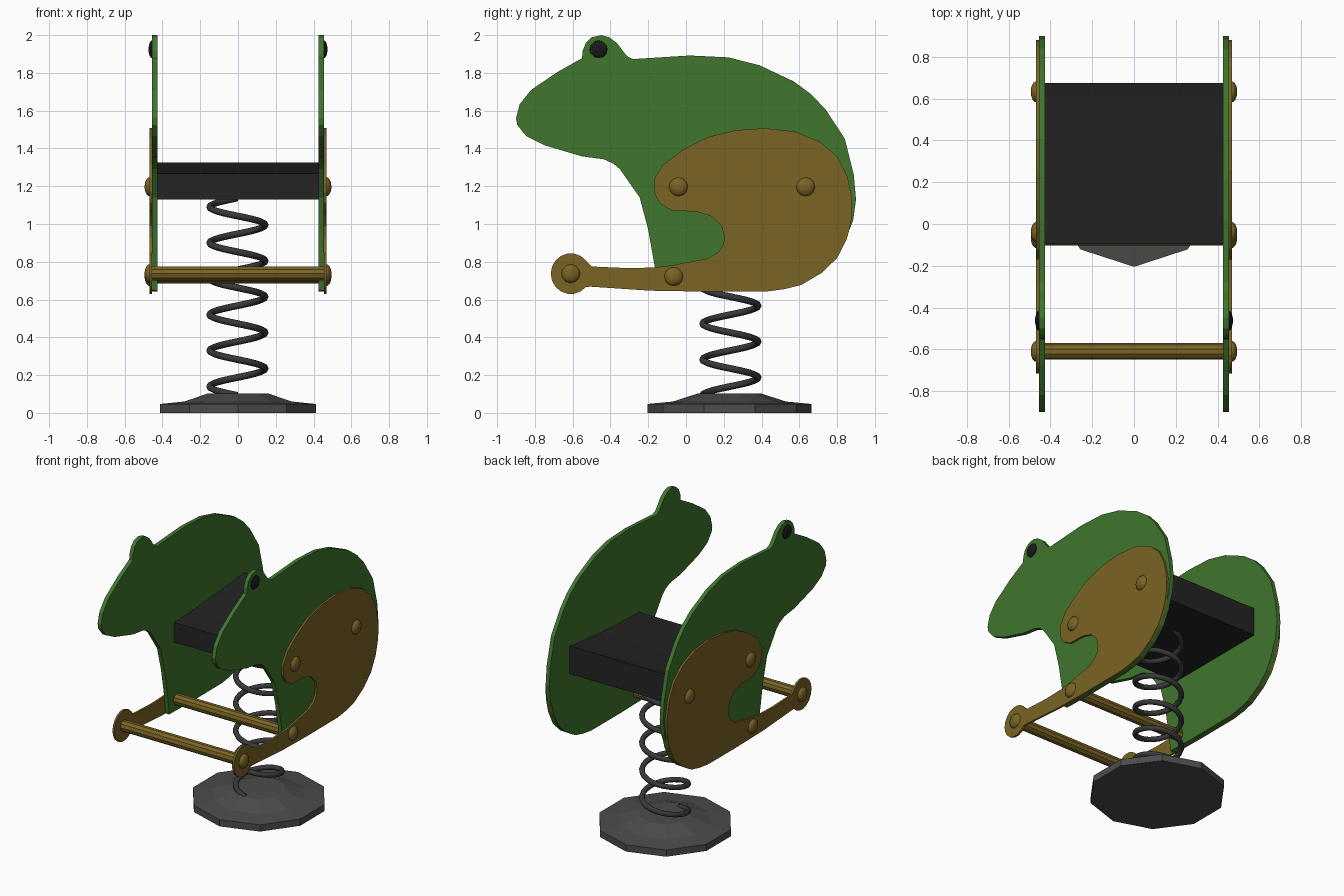
import bpy, bmesh, math
from mathutils import Vector

if "Cube" in bpy.data.objects:
    bpy.data.objects.remove(bpy.data.objects["Cube"])


def material(name, rgb):
    m = bpy.data.materials.new(name)
    m.diffuse_color = (*rgb, 1)
    m.use_nodes = True
    m.node_tree.nodes["Principled BSDF"].inputs["Base Color"].default_value = m.diffuse_color
    return m


GREEN = material("leaf green", (0.050, 0.180, 0.027))
BROWN = material("ochre brown", (0.195, 0.127, 0.018))
SEAT = material("seat black", (0.017, 0.017, 0.017))
GREY = material("base grey", (0.072, 0.072, 0.072))
STEEL = material("spring dark grey", (0.040, 0.040, 0.043))
BLACK = material("eye black", (0.010, 0.010, 0.012))


def finish(name, bm, mat, smooth=None):
    bmesh.ops.recalc_face_normals(bm, faces=bm.faces[:])
    me = bpy.data.meshes.new(name)
    bm.to_mesh(me)
    bm.free()
    me.materials.append(mat)
    ob = bpy.data.objects.new(name, me)
    bpy.context.collection.objects.link(ob)
    if smooth:
        bpy.ops.object.select_all(action='DESELECT')
        ob.select_set(True)
        bpy.context.view_layer.objects.active = ob
        bpy.ops.object.shade_smooth_by_angle(angle=math.radians(smooth))
    return ob


def slab(name, pts, x0, x1, mat):
    """Side profile (y, z) extruded from x0 to x1."""
    bm = bmesh.new()
    f = bm.faces.new([bm.verts.new((x0, y, z)) for y, z in pts])
    r = bmesh.ops.extrude_face_region(bm, geom=[f])
    vs = [g for g in r["geom"] if isinstance(g, bmesh.types.BMVert)]
    bmesh.ops.translate(bm, vec=(x1 - x0, 0, 0), verts=vs)
    return finish(name, bm, mat)


def lathe(name, profile, n, place, mat, smooth=None):
    """Rings of (radius, height), put in the scene by place(a, b, height)."""
    bm = bmesh.new()
    rings = []
    for r, h in profile:
        rings.append([bm.verts.new(place(r * math.cos(2 * math.pi * i / n),
                                         r * math.sin(2 * math.pi * i / n), h))
                      for i in range(n)])
    for a, b in zip(rings, rings[1:]):
        for i in range(n):
            j = (i + 1) % n
            bm.faces.new((a[i], a[j], b[j], b[i]))
    bm.faces.new(rings[0])
    bm.faces.new(rings[-1])
    return finish(name, bm, mat, smooth)


# Shared lower rear edge of body and leg
haunch = [(0.865, 0.97), (0.85, 0.918), (0.80, 0.82), (0.72, 0.742),
          (0.61, 0.677), (0.52, 0.655), (0.43, 0.643), (0.10, 0.642)]

# Body silhouette: snout, eye bump, back, haunch, chest, chin
body = [(-0.90, 1.56), (-0.88, 1.635), (-0.82, 1.71), (-0.68, 1.805), (-0.55, 1.878),
        (-0.548, 1.915), (-0.53, 1.96), (-0.50, 1.988), (-0.45, 2.0), (-0.405, 1.988),
        (-0.365, 1.957), (-0.33, 1.91), (-0.307, 1.885), (-0.28, 1.873), (0.02, 1.892),
        (0.225, 1.882), (0.39, 1.84), (0.57, 1.755), (0.665, 1.685), (0.74, 1.605),
        (0.84, 1.453), (0.888, 1.263), (0.90, 1.13), (0.885, 1.02)] + haunch + [
        (-0.15, 0.647), (-0.165, 0.77), (-0.20, 0.97), (-0.245, 1.14), (-0.35, 1.29),
        (-0.385, 1.32), (-0.437, 1.343), (-0.55, 1.358), (-0.75, 1.417), (-0.845, 1.465),
        (-0.893, 1.523)]

# Folded leg with round foot
FOOT = (-0.61, 0.737)
foot = [(FOOT[0] + 0.106 * math.cos(math.radians(a)), FOOT[1] + 0.108 * math.sin(math.radians(a)))
        for a in range(-40, -331, -20)]
leg = [(-0.50, 0.775), (-0.30, 0.766), (-0.165, 0.77), (-0.085, 0.78), (0.115, 0.817),
       (0.17, 0.85), (0.197, 0.89), (0.203, 0.93), (0.188, 0.99), (0.135, 1.04),
       (0.055, 1.066), (-0.075, 1.07), (-0.14, 1.11), (-0.17, 1.167), (-0.17, 1.236),
       (-0.12, 1.316), (-0.013, 1.395), (0.115, 1.46), (0.257, 1.496), (0.415, 1.507),
       (0.575, 1.49), (0.706, 1.437), (0.80, 1.358), (0.855, 1.252), (0.88, 1.13),
       (0.878, 1.03)] + haunch + [(-0.19, 0.647), (-0.50, 0.668)] + foot

BARS = [FOOT, (-0.065, 0.722)]
BOLTS = [(-0.04, 1.197), (0.633, 1.197)] + BARS

for side, s in (("right", 1), ("left", -1)):
    slab(side + "_body_panel", body, s * 0.427, s * 0.455, GREEN)
    slab(side + "_leg_panel", leg, s * 0.455, s * 0.469, BROWN)
    # Domed bolt caps
    for k, (y, z) in enumerate(BOLTS):
        lathe(f"{side}_bolt_{k + 1}",
              [(0.050, 0.465), (0.049, 0.474), (0.040, 0.484), (0.025, 0.491), (0.009, 0.494)],
              12, lambda a, b, h: (s * h, y + a, z + b), BROWN, 40)
    # Eye
    lathe(side + "_eye", [(0.048, 0.452), (0.046, 0.460), (0.034, 0.468), (0.014, 0.473)],
          12, lambda a, b, h: (s * h, -0.463 + a, 1.925 + b), BLACK)

# Foot rest and cross bar
for name, (y, z) in zip(("foot_bar", "cross_bar"), BARS):
    lathe(name, [(0.039, -0.46), (0.039, 0.46)], 10,
          lambda a, b, h: (h, y + a, z + b), BROWN)

# Seat, rising slightly to the back
slab("seat", [(-0.095, 1.13), (0.675, 1.13), (0.675, 1.325), (0.61, 1.314), (0.35, 1.291),
              (0.10, 1.275), (-0.095, 1.268)], -0.428, 0.428, SEAT)

# Ten-sided base plate
lathe("base", [(0.435, 0), (0.435, 0.047), (0.30, 0.060), (0.17, 0.102)], 10,
      lambda a, b, h: (b, 0.23 + a, h), GREY)

# Coil spring: ring of vertices swept along a helix
bm = bmesh.new()
STEPS, SIDES, R, WIRE, PITCH = 132, 8, 0.147, 0.018, 0.19
prev = None
for i in range(STEPS + 1):
    t = -math.pi / 2 + 11 * math.pi * i / STEPS
    out = Vector((-math.cos(t), math.sin(t), 0))
    c = out * R + Vector((-0.003, 0.235, 0.14 + PITCH * t / (2 * math.pi)))
    tangent = Vector((R * math.sin(t), R * math.cos(t), PITCH / (2 * math.pi))).normalized()
    up = tangent.cross(out)
    ring = [bm.verts.new(c + WIRE * (out * math.cos(q) + up * math.sin(q)))
            for q in (2 * math.pi * j / SIDES for j in range(SIDES))]
    if prev:
        for j in range(SIDES):
            k = (j + 1) % SIDES
            bm.faces.new((prev[j], prev[k], ring[k], ring[j]))
    if i in (0, STEPS):
        bm.faces.new(ring)
    prev = ring
finish("spring", bm, STEEL, 50)
